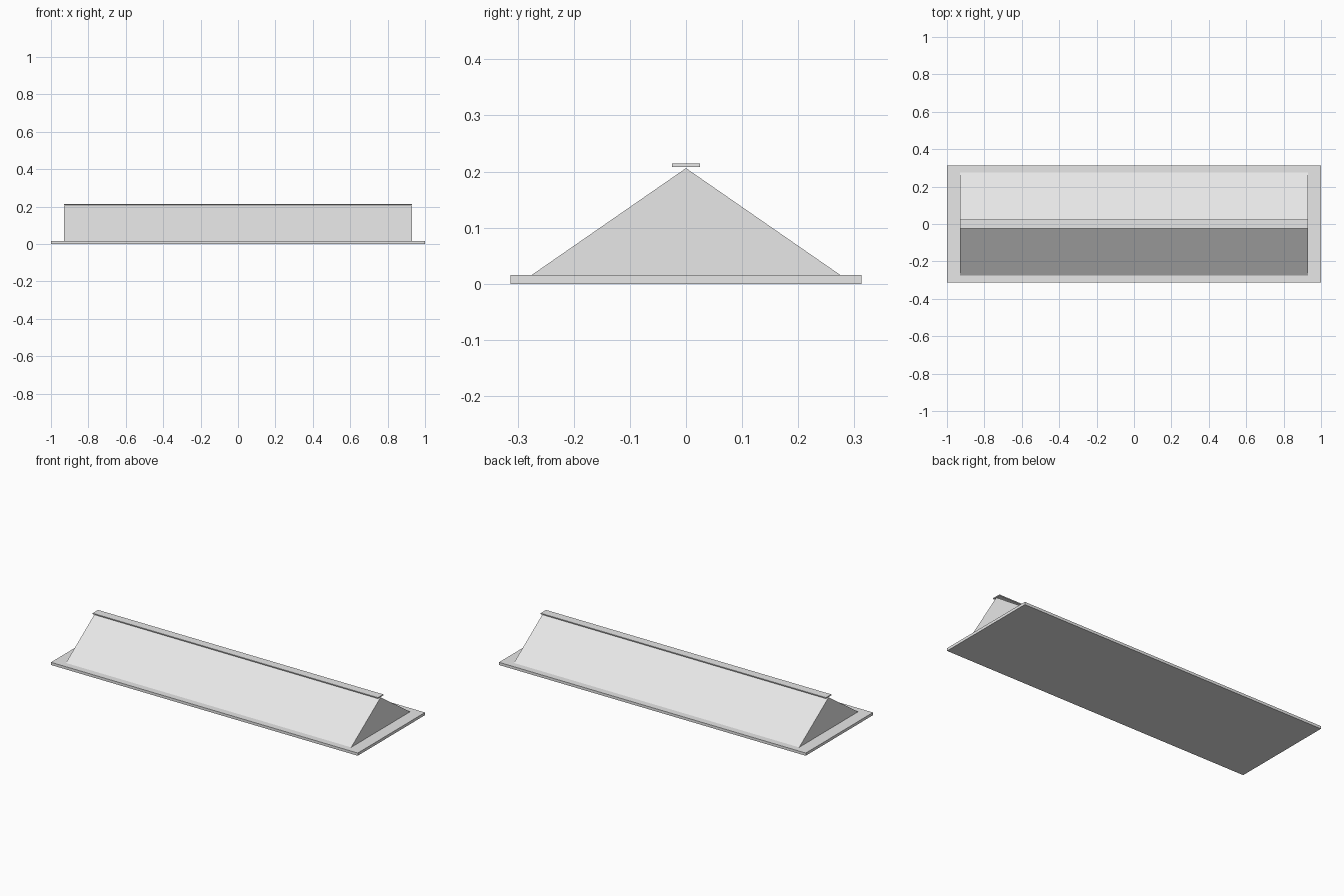
import bpy
import bmesh

cube = bpy.data.objects.get("Cube")
if cube:
    bpy.data.objects.remove(cube, do_unlink=True)

grey = bpy.data.materials.new("light_grey")
grey.use_nodes = True
colour = (0.8, 0.8, 0.8, 1)
grey.diffuse_color = colour
grey.node_tree.nodes["Principled BSDF"].inputs["Base Color"].default_value = colour


def extrude_along_x(name, profile, half_length):
    """Closed prism with a (y, z) profile, running along x."""
    bm = bmesh.new()
    end = bm.faces.new([bm.verts.new((-half_length, y, z)) for y, z in profile])
    result = bmesh.ops.extrude_face_region(bm, geom=[end], use_keep_orig=True)
    moved = [v for v in result["geom"] if isinstance(v, bmesh.types.BMVert)]
    bmesh.ops.translate(bm, verts=moved, vec=(2 * half_length, 0, 0))
    bmesh.ops.recalc_face_normals(bm, faces=bm.faces)
    mesh = bpy.data.meshes.new(name)
    bm.to_mesh(mesh)
    bm.free()
    mesh.materials.append(grey)
    obj = bpy.data.objects.new(name, mesh)
    bpy.context.collection.objects.link(obj)
    return obj


def slab_profile(half_width, bottom, top):
    return [(-half_width, bottom), (half_width, bottom),
            (half_width, top), (-half_width, top)]


# Thin base slab
extrude_along_x("base_slab", slab_profile(0.313, 0, 0.016), 1)

# Gabled roof, its foot set slightly into the slab
extrude_along_x("gable_roof", [(-0.286, 0.008), (0.286, 0.008), (0, 0.206)], 0.93)

# Flat strip just above the ridge
extrude_along_x("ridge_cap", slab_profile(0.025, 0.208, 0.214), 0.93)
